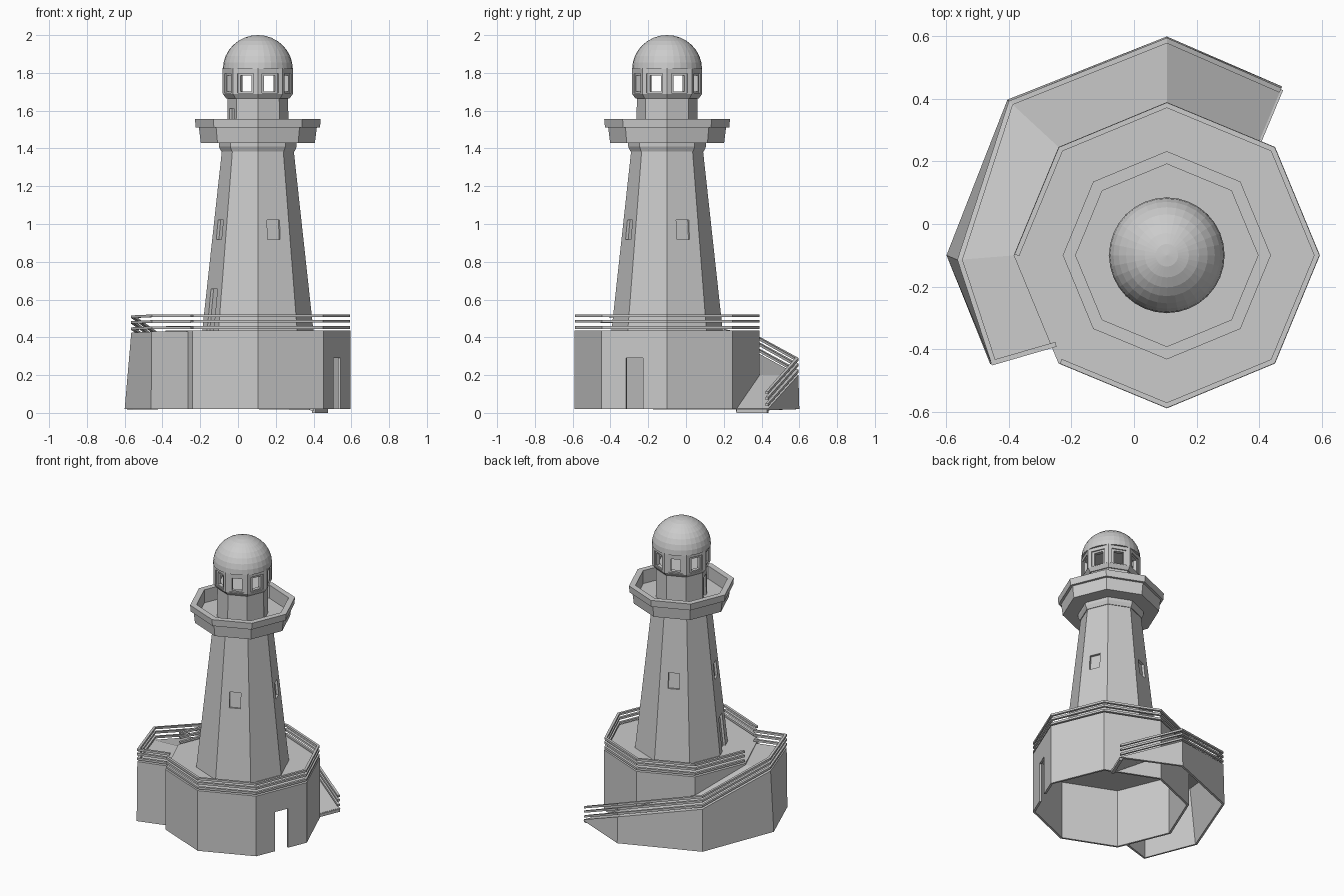
import bpy, bmesh
from math import sin, cos, pi, radians
from mathutils import Vector, Matrix

if "Cube" in bpy.data.objects:
    bpy.data.objects.remove(bpy.data.objects["Cube"])

CX, CY = 0.105, -0.10          # tower axis


def finish(bm, name, recalc=True):
    bmesh.ops.remove_doubles(bm, verts=bm.verts[:], dist=1e-5)
    if recalc:
        bmesh.ops.recalc_face_normals(bm, faces=bm.faces[:])
    mesh = bpy.data.meshes.new(name)
    bm.to_mesh(mesh)
    bm.free()
    ob = bpy.data.objects.new(name, mesh)
    bpy.context.collection.objects.link(ob)
    return ob


def polar(r, deg, z=0.0):
    a = radians(deg)
    return Vector((CX + r * cos(a), CY + r * sin(a), z))


def lathe(name, profile, n=8, closed=False):
    """Spin an (r, z) profile round the tower axis with n flat sides."""
    bm = bmesh.new()
    rings = []
    for r, z in profile:
        if r == 0:
            rings.append([bm.verts.new(polar(0, 0, z))] * n)
        else:
            rings.append([bm.verts.new(polar(r, 360 * i / n, z)) for i in range(n)])
    pairs = list(zip(rings, rings[1:])) + ([(rings[-1], rings[0])] if closed else [])
    for a, b in pairs:
        for i in range(n):
            j = (i + 1) % n
            vs = list(dict.fromkeys([a[i], a[j], b[j], b[i]]))
            if len(vs) > 2:
                bm.faces.new(vs)
    return finish(bm, name)


def cut(ob, boxes):
    """Subtract boxes given as (angle, radius, z_mid, depth, width, height, tilt)."""
    for ang, r, z, d, w, h, tilt in boxes:
        bm = bmesh.new()
        m = (Matrix.Translation(polar(r, ang, z)) @ Matrix.Rotation(radians(ang), 4, 'Z')
             @ Matrix.Rotation(tilt, 4, 'Y') @ Matrix.Diagonal((d, w, h, 1)))
        bmesh.ops.create_cube(bm, size=1, matrix=m)
        c = finish(bm, "cutter")
        c.hide_render = True
        mod = ob.modifiers.new("cut", 'BOOLEAN')
        mod.operation, mod.object, mod.solver = 'DIFFERENCE', c, 'EXACT'
        bpy.context.view_layer.objects.active = ob
        bpy.ops.object.modifier_apply(modifier=mod.name)
        bpy.data.objects.remove(c)


def rail(name, pts, w=0.016, h=0.014):
    """Rectangular bar with mitred corners along a path."""
    bm = bmesh.new()
    rows = []
    for i, p in enumerate(pts):
        dirs = []
        if i > 0:
            dirs.append((p - pts[i - 1]).xy.normalized())
        if i < len(pts) - 1:
            dirs.append((pts[i + 1] - p).xy.normalized())
        t = sum(dirs, Vector((0, 0))).normalized()
        k = w / 2 / max(0.3, t.dot(dirs[0]))
        n = Vector((-t.y, t.x, 0)) * k
        up = Vector((0, 0, h / 2))
        rows.append([bm.verts.new(q) for q in (p - n - up, p + n - up, p + n + up, p - n + up)])
    for a, b in zip(rows, rows[1:]):
        for i in range(4):
            bm.faces.new([a[i], a[(i + 1) % 4], b[(i + 1) % 4], b[i]])
    bm.faces.new(rows[0])
    bm.faces.new(rows[-1])
    return finish(bm, name)


# Hollow octagonal base with doorway
base = lathe("base", [(0, 0.435), (0.49, 0.435), (0.49, 0.02), (0.475, 0.02), (0.475, 0.42), (0, 0.42)])
cut(base, [(337.5, 0.45, 0.14, 0.12, 0.098, 0.30, 0)])

# Tapered tower with four windows and a door
R0, R1, Z0, Z1 = 0.295, 0.19, 0.43, 1.39
tower = lathe("tower", [(0, Z0), (R0, Z0), (R1, Z1), (0, Z1)])


def apothem(z):
    return cos(pi / 8) * (R0 + (R1 - R0) * (z - Z0) / (Z1 - Z0))


pockets = [(a, apothem(0.97), 0.97, 0.03, 0.072, 0.105, -0.101) for a in (22.5, 112.5, 202.5, 292.5)]
pockets.append((202.5, apothem(0.545), 0.545, 0.03, 0.09, 0.225, -0.101))
cut(tower, pockets)

# Collar, gallery tray and neck
lathe("tower_collar", [(0, 1.385), (0.195, 1.385), (0.206, 1.41), (0.206, 1.432), (0, 1.432)])
lathe("gallery", [(0, 1.43), (0.302, 1.43), (0.312, 1.51), (0.329, 1.51), (0.333, 1.555),
                  (0.292, 1.555), (0.292, 1.465), (0, 1.465)])
neck = lathe("neck", [(0, 1.46), (0.163, 1.46), (0.16, 1.672), (0, 1.672)])
cut(neck, [(202.5, 0.148, 1.538, 0.024, 0.065, 0.145, 0)])

# Lantern room with eight openings
lathe("lantern_floor", [(0, 1.665), (0.168, 1.665), (0.185, 1.688), (0.185, 1.692), (0, 1.692)])
lantern = lathe("lantern_room", [(0.186, 1.69), (0.186, 1.825), (0.15, 1.825), (0.15, 1.69)], closed=True)
angs = [22.5 + 45 * i for i in range(8)]
cut(lantern, [(a, 0.176, 1.745, 0.024, 0.092, 0.105, 0) for a in angs]
    + [(a, 0.155, 1.743, 0.08, 0.063, 0.084, 0) for a in angs])

# Dome
lathe("dome", [(0, 1.82)] + [(0.185 * cos(pi / 2 * i / 8), 1.82 + 0.18 * sin(pi / 2 * i / 8)) for i in range(8)]
      + [(0, 2.0)], n=32)

# Ramp wrapping the left and back of the base
outer = [Vector(p) for p in ((-0.457, -0.445, 0.43), (-0.565, -0.115, 0.425), (-0.40, 0.393, 0.31),
                             (0.105, 0.595, 0.20), (0.472, 0.435, 0.022))]
foot = [Vector(p) for p in ((-0.46, -0.448, 0.02), (-0.60, -0.10, 0.02), (-0.405, 0.398, 0.02),
                            (0.105, 0.60, 0.02), (0.474, 0.44, 0.015))]
inner = [Vector((-0.262, -0.39, 0.43))] + [polar(0.485, a, z) for a, z in ((180, 0.425), (135, 0.31), (90, 0.20))]
inner.append(Vector((0.40, 0.264, 0.022)))
bm = bmesh.new()
o, f, n = ([bm.verts.new(p) for p in s] for s in (outer, foot, inner))
for i in range(4):
    bm.faces.new([o[i], n[i], n[i + 1], o[i + 1]])
    bm.faces.new([o[i], o[i + 1], f[i + 1], f[i]])
n_foot = bm.verts.new((inner[0].x, inner[0].y, 0.02))
bm.faces.new([n[0], o[0], f[0], n_foot])
ramp = finish(bm, "ramp", recalc=False)
mod = ramp.modifiers.new("thickness", 'SOLIDIFY')
mod.thickness, mod.offset = 0.015, -1

# Three-bar railings on the deck and down the ramp
deck_path = [polar(0.48, a) for a in range(225, 541, 45)]
ramp_path = [Vector((-0.25, -0.385, 0.43))] + [
    p + (q - p).xy.normalized().to_3d() * 0.008 for p, q in zip(outer, inner)]
for k, dz in enumerate((0.017, 0.05, 0.08)):
    rail(f"deck_rail_{k + 1}", [p + Vector((0, 0, 0.435 + dz)) for p in deck_path])
    rail(f"ramp_rail_{k + 1}", [p + Vector((0, 0, dz + 0.004)) for p in ramp_path])

# Threshold at the foot of the ramp
rail("ramp_foot", [Vector((0.40, 0.27, 0.01)), Vector((0.468, 0.432, 0.01))], 0.02, 0.02)
